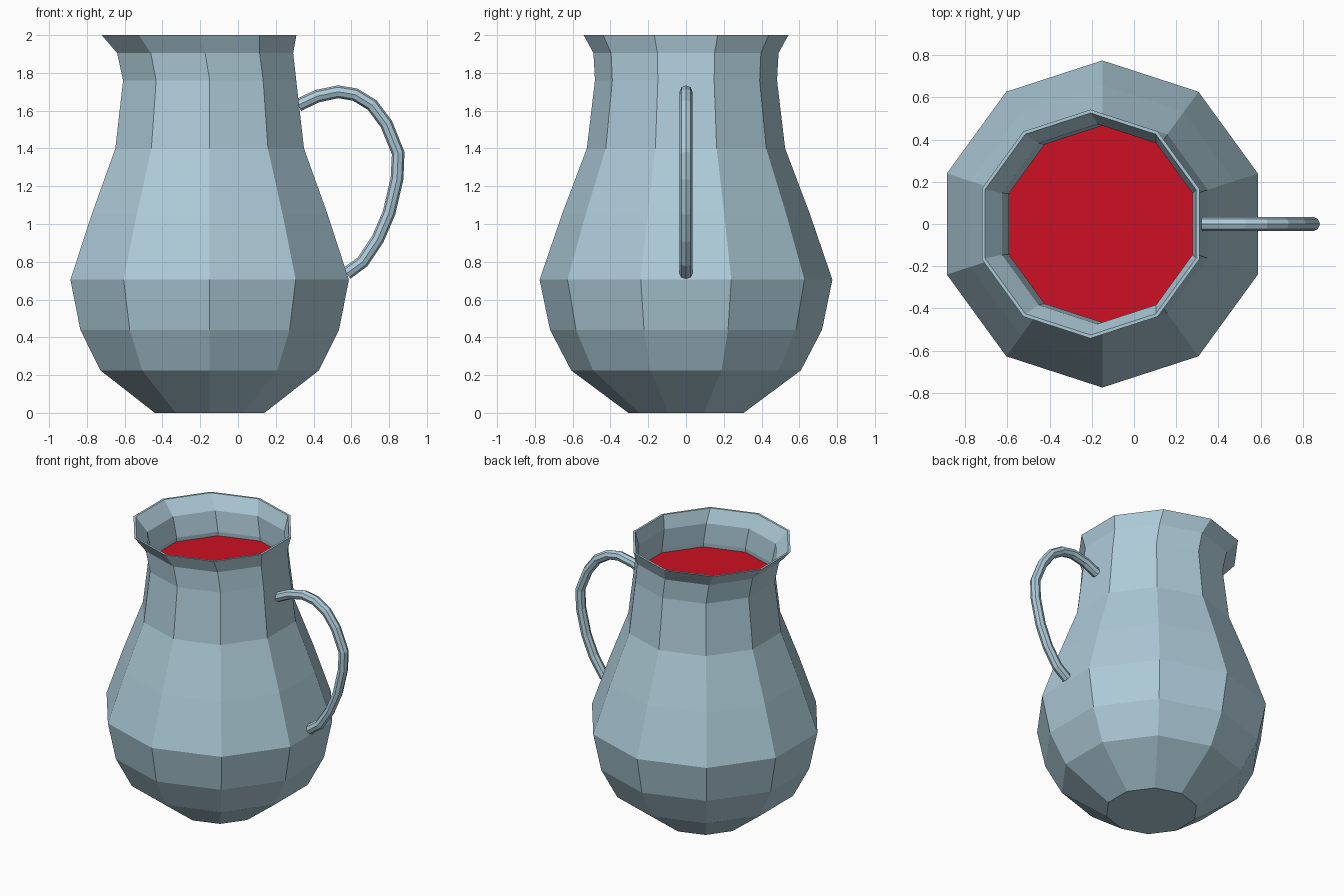
import bpy
import bmesh
from math import sin, cos, pi

cube = bpy.data.objects.get("Cube")
if cube:
    bpy.data.objects.remove(cube, do_unlink=True)

SIDES = 10
WALL = 0.016


def material(name, rgb):
    mat = bpy.data.materials.new(name)
    mat.use_nodes = True
    mat.diffuse_color = (*rgb, 1)
    mat.node_tree.nodes["Principled BSDF"].inputs["Base Color"].default_value = (*rgb, 1)
    return mat


def add_object(name, bm, mat):
    mesh = bpy.data.meshes.new(name)
    bm.to_mesh(mesh)
    bm.free()
    mesh.materials.append(mat)
    obj = bpy.data.objects.new(name, mesh)
    bpy.context.collection.objects.link(obj)
    return obj


def ring(bm, centre, radius, z):
    angles = [pi / 2 + 2 * pi * i / SIDES for i in range(SIDES)]
    return [bm.verts.new((centre + radius * cos(a), radius * sin(a), z)) for a in angles]


blue = material("pale blue glaze", (0.42, 0.60, 0.69))
red = material("red liquid", (0.61, 0.005, 0.016))

# Jug body: rings of (centre x, radius, height); the lip leans towards the pouring side
profile = [
    (-0.15, 0.305, 0), (-0.15, 0.608, 0.225), (-0.15, 0.72, 0.44),
    (-0.15, 0.775, 0.705), (-0.15, 0.657, 1.05), (-0.15, 0.525, 1.4),
    (-0.15, 0.482, 1.76), (-0.174, 0.49, 1.905), (-0.206, 0.542, 2),
]
bm = bmesh.new()
outer = [ring(bm, *p) for p in profile]
inner = [ring(bm, c, r - WALL, z if z else WALL) for c, r, z in reversed(profile)]
shell = outer + inner
for low, high in zip(shell, shell[1:]):
    for i in range(SIDES):
        j = (i + 1) % SIDES
        bm.faces.new((low[i], low[j], high[j], high[i]))
bm.faces.new(list(reversed(shell[0])))
bm.faces.new(shell[-1])
bmesh.ops.recalc_face_normals(bm, faces=bm.faces[:])
add_object("jug_body", bm, blue)

# Liquid surface inside the neck
bm = bmesh.new()
bm.faces.new(ring(bm, -0.15, 0.472, 1.73))
add_object("liquid", bm, red)

# Handle: eight-sided tube along a bent path
path = [
    (0.32, 1.63), (0.42, 1.677), (0.53, 1.70), (0.62, 1.685),
    (0.71, 1.63), (0.785, 1.53), (0.848, 1.375), (0.842, 1.24),
    (0.80, 1.06), (0.74, 0.92), (0.66, 0.80), (0.575, 0.738),
]
curve = bpy.data.curves.new("handle", "CURVE")
curve.dimensions = "3D"
curve.bevel_depth = 0.034
curve.bevel_resolution = 2
curve.use_fill_caps = True
spline = curve.splines.new("POLY")
spline.points.add(len(path) - 1)
for point, (x, z) in zip(spline.points, path):
    point.co = (x, 0, z, 1)
spline.use_smooth = False
curve.materials.append(blue)
handle = bpy.data.objects.new("handle", curve)
bpy.context.collection.objects.link(handle)
